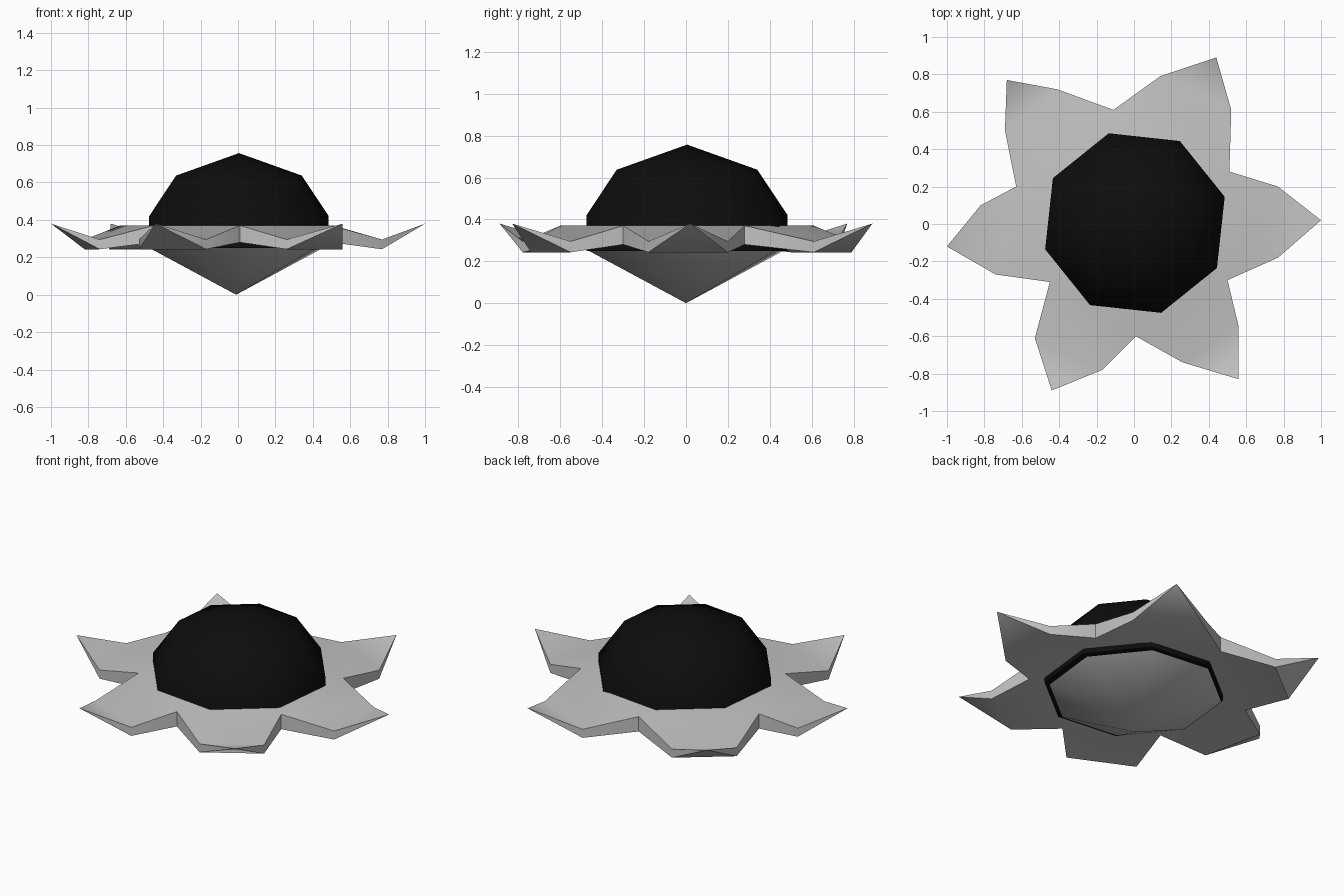
import bpy, bmesh, math

cube = bpy.data.objects.get("Cube")
if cube:
    bpy.data.objects.remove(cube, do_unlink=True)


def material(name, value):
    mat = bpy.data.materials.new(name)
    mat.use_nodes = True
    color = (value, value, value, 1)
    mat.diffuse_color = color
    mat.node_tree.nodes["Principled BSDF"].inputs["Base Color"].default_value = color
    return mat


def finish(bm, name, mat, angle):
    bmesh.ops.recalc_face_normals(bm, faces=bm.faces)
    mesh = bpy.data.meshes.new(name)
    bm.to_mesh(mesh)
    bm.free()
    mesh.materials.append(mat)
    obj = bpy.data.objects.new(name, mesh)
    bpy.context.collection.objects.link(obj)
    bpy.ops.object.select_all(action='DESELECT')
    obj.select_set(True)
    bpy.context.view_layer.objects.active = obj
    bpy.ops.object.shade_smooth_by_angle(angle=math.radians(angle))
    return obj


def lathe(name, profile, mat, center, turn, sides=8):
    """Spin a (radius, height) profile; zero radius gives a pole."""
    bm = bmesh.new()
    rings = []
    for r, z in profile:
        count = sides if r else 1
        angles = [math.radians(turn) + math.tau * i / sides for i in range(count)]
        rings.append([bm.verts.new((center[0] + r * math.cos(a),
                                    center[1] + r * math.sin(a), z)) for a in angles])
    for low, high in zip(rings, rings[1:]):
        for i in range(sides):
            j = (i + 1) % sides
            corners = [low[i % len(low)], low[j % len(low)],
                       high[j % len(high)], high[i % len(high)]]
            bm.faces.new(list(dict.fromkeys(corners)))
    return finish(bm, name, mat, 50)


grey = material("petal grey", 0.55)
black = material("seed black", 0.004)

# Dark faceted seed head
lathe("seed_head", [(0, 0.25), (0.5, 0.25), (0.5, 0.42), (0.35, 0.637), (0, 0.757)],
      black, (0.005, 0.005), 16.3)

# Pointed base below the petals
lathe("base_cone", [(0, 0), (0.48, 0.248), (0, 0.249)], grey, (-0.01, 0), 16.3)

# Outline of each petal: shoulder, tip, shoulder, following notch
petals = [
    [(0.77, -0.18), (1.0, 0.02), (0.77, 0.2), (0.51, 0.28)],
    [(0.52, 0.61), (0.44, 0.89), (0.14, 0.79), (-0.11, 0.61)],
    [(-0.41, 0.72), (-0.68, 0.77), (-0.69, 0.5), (-0.63, 0.2)],
    [(-0.82, 0.1), (-1.0, -0.12), (-0.74, -0.27), (-0.45, -0.31)],
    [(-0.53, -0.61), (-0.44, -0.89), (-0.17, -0.78), (0.01, -0.6)],
    [(0.26, -0.74), (0.56, -0.83), (0.56, -0.55), (0.5, -0.3)],
]

# Petal ring: upper and lower skins meet at the raised tips, walls join the rest
bm = bmesh.new()
tips = [bm.verts.new((*p[1], 0.38)) for p in petals]
skins = []
for shoulder_z, notch_z in ((0.295, 0.37), (0.243, 0.28)):
    skin = []
    for p, tip in zip(petals, tips):
        skin.append([bm.verts.new((*p[0], shoulder_z)), tip,
                     bm.verts.new((*p[2], shoulder_z)),
                     bm.verts.new((*p[3], notch_z))])
    for i, (a, tip, b, notch) in enumerate(skin):
        bm.faces.new((a, tip, b))
        bm.faces.new((skin[i - 1][3], a, b, notch))
    bm.faces.new([s[3] for s in skin])
    skins.append([v for s in skin for v in s])
upper, lower = skins
for i in range(len(upper)):
    wall = [upper[i - 1], upper[i], lower[i], lower[i - 1]]
    bm.faces.new(list(dict.fromkeys(wall)))
finish(bm, "petal_ring", grey, 40)
